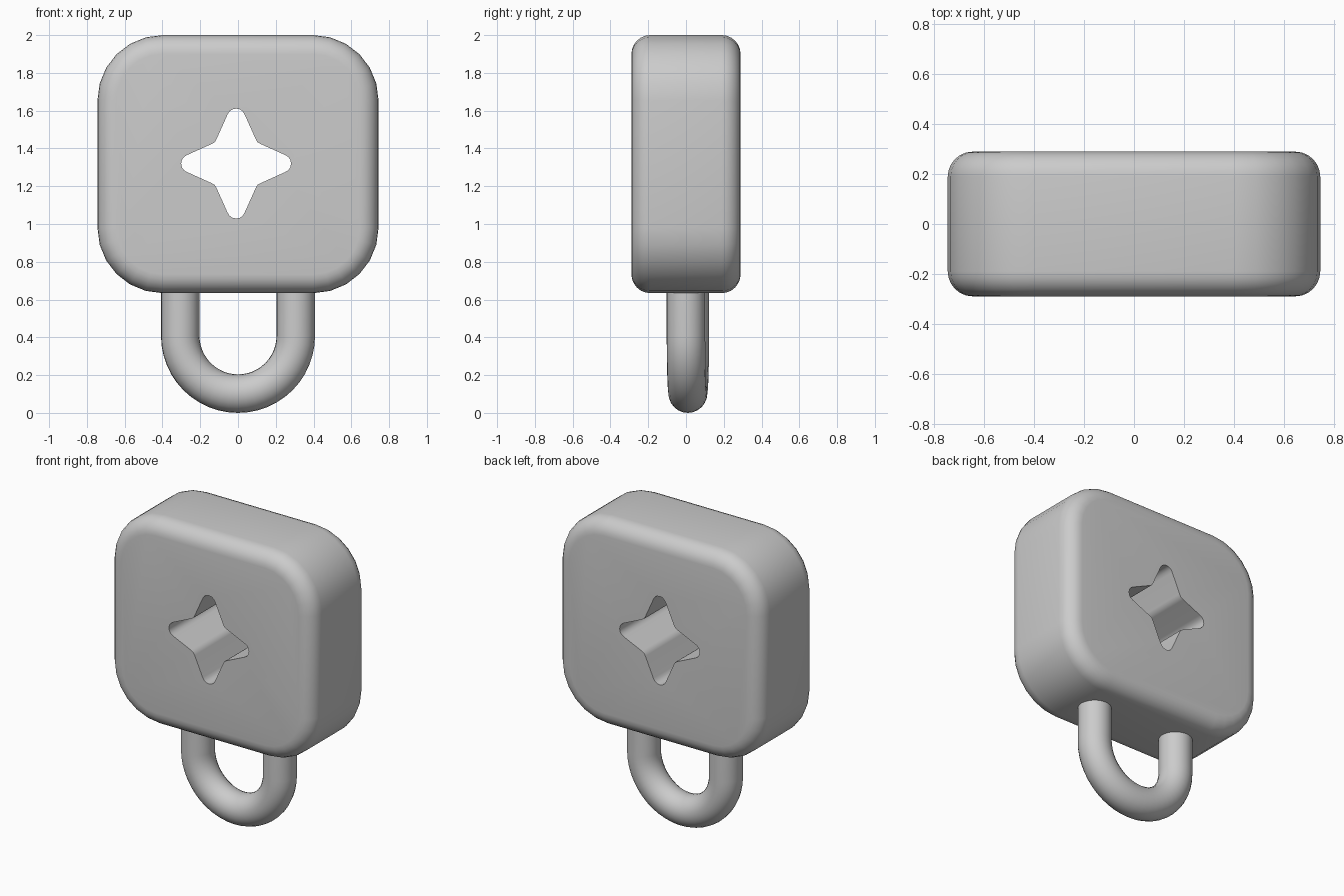
import bpy, bmesh, math
from mathutils import Vector

if "Cube" in bpy.data.objects:
    bpy.data.objects.remove(bpy.data.objects["Cube"])


def make_object(name, bm):
    bmesh.ops.recalc_face_normals(bm, faces=bm.faces)
    mesh = bpy.data.meshes.new(name)
    bm.to_mesh(mesh)
    bm.free()
    obj = bpy.data.objects.new(name, mesh)
    bpy.context.collection.objects.link(obj)
    return obj


def loft(name, rings):
    """Skin a stack of equal-length point rings and cap both ends."""
    bm = bmesh.new()
    loops = [[bm.verts.new(p) for p in ring] for ring in rings]
    n = len(loops[0])
    for a, b in zip(loops, loops[1:]):
        for i in range(n):
            j = (i + 1) % n
            bm.faces.new((a[i], a[j], b[j], b[i]))
    bm.faces.new(loops[0])
    bm.faces.new(loops[-1])
    return make_object(name, bm)


def shade(obj, degrees):
    bpy.ops.object.select_all(action='DESELECT')
    obj.select_set(True)
    bpy.context.view_layer.objects.active = obj
    bpy.ops.object.shade_smooth_by_angle(angle=math.radians(degrees))


def rounded_rect(inset, y, hx=0.744, hz=0.683, r=0.345, seg=6):
    pts = []
    for q, (sx, sz) in enumerate([(1, 1), (-1, 1), (-1, -1), (1, -1)]):
        for k in range(seg + 1):
            a = math.pi / 2 * (q + k / seg)
            pts.append(Vector((sx * (hx - r) + (r - inset) * math.cos(a), y,
                               1.317 + sz * (hz - r) + (r - inset) * math.sin(a))))
    return pts


# Rounded block with filleted front and back rims
HALF, FILLET, STEPS = 0.289, 0.1, 6
rim = [(FILLET * (1 - math.cos(t)), HALF - FILLET + FILLET * math.sin(t))
       for t in [math.pi / 2 * k / STEPS for k in range(STEPS + 1)]]
stations = [(d, -y) for d, y in reversed(rim)] + rim
body = loft("lock_body", [rounded_rect(d, y) for d, y in stations])

# Four-pointed star hole with rounded tips
quarter = [(0, .291), (.02, .287), (.035, .276), (.045, .26), (.103, .131), (.113, .113),
           (.131, .103), (.26, .045), (.276, .035), (.287, .02)]
star = []
for q in range(4):
    c, s = round(math.cos(q * math.pi / 2)), round(math.sin(q * math.pi / 2))
    star += [(x * c + z * s - 0.01, z * c - x * s + 1.32) for x, z in quarter]
cutter = loft("star_cutter", [[(x, y, z) for x, z in star] for y in (-0.5, 0.5)])
cutter.hide_render = True
cut = body.modifiers.new("star_hole", 'BOOLEAN')
cut.operation, cut.solver, cut.object = 'DIFFERENCE', 'EXACT', cutter
bpy.context.view_layer.objects.active = body
bpy.ops.object.modifier_apply(modifier=cut.name)
bpy.data.objects.remove(cutter)
shade(body, 35)

# U-shaped shackle hanging below the block
R, TUBE, SIDES, ARC, CZ = 0.306, 0.102, 24, 24, 0.408
path = [(-R, 0.72, math.pi)]
path += [(R * math.cos(a), CZ + R * math.sin(a), a)
         for a in [math.pi * (1 + k / ARC) for k in range(ARC + 1)]]
path.append((R, 0.72, 2 * math.pi))
rings = []
for x, z, a in path:
    rings.append([(x + TUBE * math.cos(t) * math.cos(a), TUBE * math.sin(t),
                   z + TUBE * math.cos(t) * math.sin(a))
                  for t in [2 * math.pi * k / SIDES for k in range(SIDES)]])
shackle = loft("shackle", rings)
shackle.location.y = 0.01
shackle.rotation_euler.z = -0.033
shade(shackle, 40)
